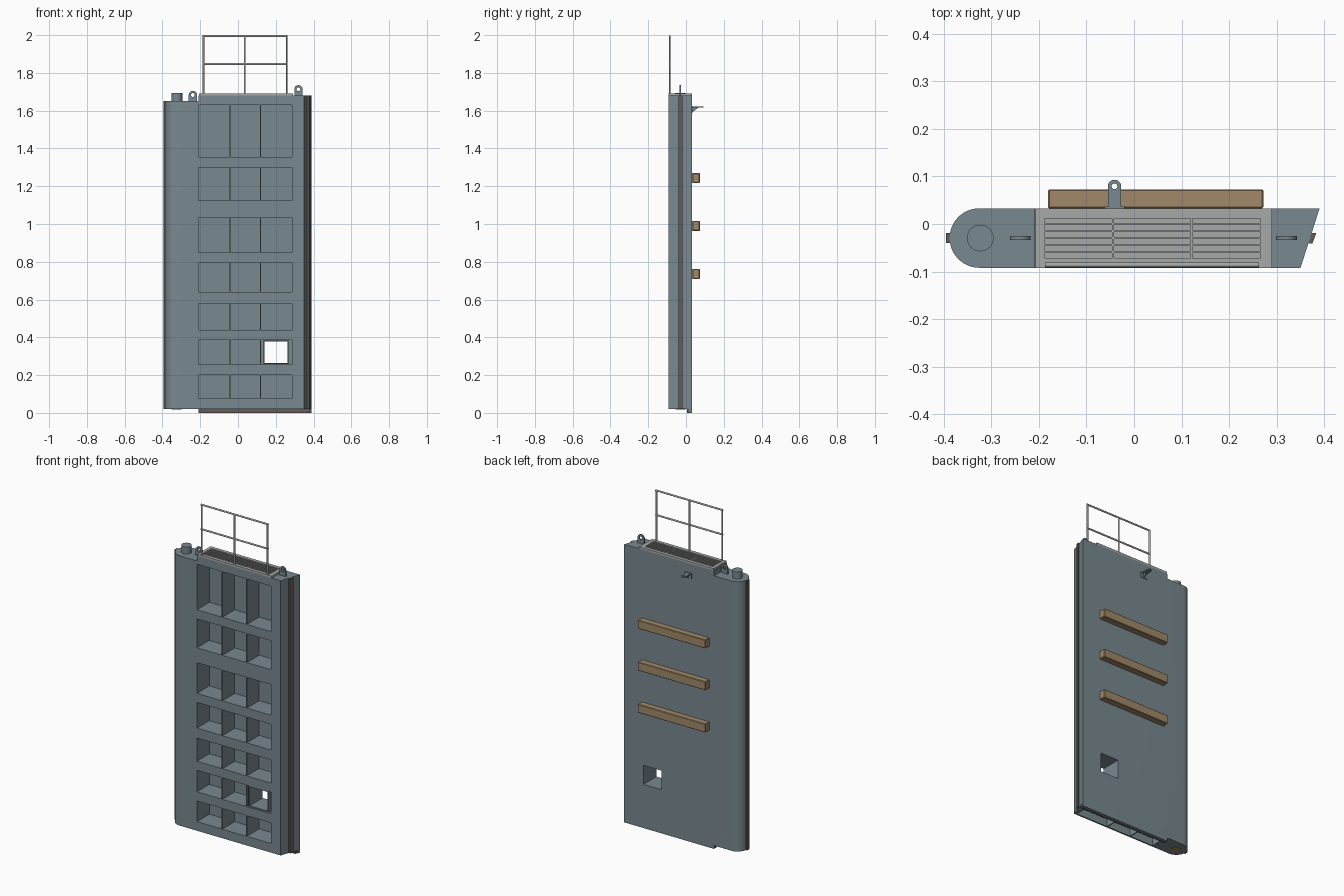
import bpy, bmesh, math
from mathutils import Matrix, Vector

if "Cube" in bpy.data.objects:
    bpy.data.objects.remove(bpy.data.objects["Cube"])


def material(name, rgb):
    m = bpy.data.materials.new(name)
    m.use_nodes = True
    m.diffuse_color = (*rgb, 1)
    m.node_tree.nodes["Principled BSDF"].inputs["Base Color"].default_value = (*rgb, 1)
    return m


STEEL = material("painted steel", (0.19, 0.25, 0.275))
GALV = material("galvanised metal", (0.39, 0.4, 0.4))
TIMBER = material("timber", (0.35, 0.25, 0.14))
RUBBER = material("seal rubber", (0.13, 0.105, 0.09))
BRONZE = material("bronze", (0.4, 0.24, 0.09))


def finish(name, bm, mat):
    bmesh.ops.recalc_face_normals(bm, faces=bm.faces)
    me = bpy.data.meshes.new(name)
    bm.to_mesh(me)
    bm.free()
    me.materials.append(mat)
    ob = bpy.data.objects.new(name, me)
    bpy.context.collection.objects.link(ob)
    return ob


def boxes(name, ranges, mat):
    """One object from (x0, x1, y0, y1, z0, z1) ranges."""
    bm = bmesh.new()
    for x0, x1, y0, y1, z0, z1 in ranges:
        mid = Vector((x0 + x1, y0 + y1, z0 + z1)) / 2
        size = Matrix.Diagonal((x1 - x0, y1 - y0, z1 - z0, 1))
        bmesh.ops.create_cube(bm, size=1, matrix=Matrix.Translation(mid) @ size)
    return finish(name, bm, mat)


def prism(name, pts, depth, mat, place=Matrix()):
    """Extrude a flat outline along its local z."""
    bm = bmesh.new()
    face = bm.faces.new([bm.verts.new((x, y, 0)) for x, y in pts])
    ext = bmesh.ops.extrude_face_region(bm, geom=[face])
    top = [v for v in ext["geom"] if isinstance(v, bmesh.types.BMVert)]
    bmesh.ops.translate(bm, verts=top, vec=(0, 0, depth))
    bm.transform(place)
    return finish(name, bm, mat)


def rod(name, a, b, r, mat, sides=12):
    a, b = Vector(a), Vector(b)
    bm = bmesh.new()
    turn = (b - a).to_track_quat("Z", "Y").to_matrix().to_4x4()
    bmesh.ops.create_cone(bm, cap_ends=True, segments=sides, radius1=r, radius2=r,
                          depth=(b - a).length, matrix=Matrix.Translation((a + b) / 2) @ turn)
    return finish(name, bm, mat)


def activate(ob):
    bpy.ops.object.select_all(action="DESELECT")
    ob.select_set(True)
    bpy.context.view_layer.objects.active = ob


def cut(ob, cutter):
    mod = ob.modifiers.new("cut", "BOOLEAN")
    mod.operation, mod.solver, mod.object = "DIFFERENCE", "EXACT", cutter
    activate(ob)
    bpy.ops.object.modifier_apply(modifier=mod.name)
    bpy.data.objects.remove(cutter)


def smooth(ob):
    activate(ob)
    bpy.ops.object.shade_smooth_by_angle(angle=math.radians(30))


def arc(cx, cy, r, start, end, n):
    return [(cx + r * math.cos(math.radians(start + (end - start) * i / n)),
             cy + r * math.sin(math.radians(start + (end - start) * i / n))) for i in range(n + 1)]


FRONT, BACK, MID = -0.092, 0.033, -0.0295
BASE, TOP, HEEL_TOP = 0.02, 1.68, 1.65
HEEL_X, HEEL_R = -0.325, 0.0625
STEP = -0.21

# Gate leaf with rounded heel and mitred edge
outline = arc(HEEL_X, MID, HEEL_R, 90, 270, 24) + [(0.35, FRONT), (0.39, BACK)]
leaf = prism("gate_leaf", outline, TOP - BASE, STEEL, Matrix.Translation((0, 0, BASE)))
cut(leaf, boxes("heel_cutter", [(-0.6, STEP, -0.3, 0.3, HEEL_TOP, 2)], STEEL))

# Open cells between the ribs, on the front and underneath
rows = [(0.075, 0.2), (0.255, 0.385), (0.44, 0.58), (0.64, 0.795),
        (0.85, 1.035), (1.125, 1.3), (1.355, 1.63)]
columns = [(-0.21, -0.046), (-0.04, 0.117), (0.123, 0.285)]
cut(leaf, boxes("cell_cutter", [(*c, -0.2, 0.026, *r) for r in rows for c in columns], STEEL))
under = [(STEP + 0.01, -0.046), (-0.04, 0.117), (0.123, 0.335)]
cut(leaf, boxes("underside_cutter", [(*c, -0.083, 0.004, -0.1, 0.066) for c in under], STEEL))

# Sluice opening with its duct
opening = (0.141, 0.261, -0.3, 0.3, 0.264, 0.379)
duct = boxes("sluice_duct", [(0.134, 0.268, -0.09, 0.03, 0.258, 0.384)], STEEL)
for part in (leaf, duct):
    cut(part, boxes("sluice_cutter", [opening], STEEL))

# Recess below the walkway
cut(leaf, boxes("recess_cutter", [(-0.188, 0.266, -0.072, 0.012, 1.655, 2)], STEEL))
smooth(leaf)

# Walkway grating
deck = boxes("walkway_deck", [(STEP + 0.003, 0.29, FRONT, BACK, TOP, 1.692)], GALV)
bays = [(-0.188, -0.046), (-0.042, 0.119), (0.123, 0.266)]
slots = [(*b, y - 0.005, y + 0.005, 1.6, 1.8) for b in bays
         for y in [-0.066 + 0.0146 * i for i in range(6)]]
cut(deck, boxes("slot_cutter", slots, GALV))
boxes("grating_bars", [(-0.188, 0.266, y - 0.002, y + 0.002, 1.66, 1.685)
                       for y in [-0.0587 + 0.0146 * i for i in range(5)]], GALV)
boxes("grating_floor", [(-0.188, 0.266, -0.072, 0.012, 1.654, 1.66)], GALV)

# Handrail
RAIL_Y = -0.086
for i, x in enumerate((-0.182, 0.036, 0.258)):
    rod(f"rail_post_{i + 1}", (x, RAIL_Y, 1.69), (x, RAIL_Y, 1.995), 0.005, GALV)
for name, z in (("middle_rail", 1.847), ("top_rail", 1.995)):
    rod(name, (-0.187, RAIL_Y, z), (0.263, RAIL_Y, z), 0.005, GALV)


def eye_plate(name, width, height, thick, hole, place):
    """Round-ended plate with a hole near its tip."""
    r = width / 2
    pts = [(-r, 0), (r, 0)] + arc(0, height - r, r, 0, 180, 16)
    ob = prism(name, pts, thick, STEEL, place)
    a, b = place @ Vector((0, height - r, -0.05)), place @ Vector((0, height - r, 0.05))
    cut(ob, rod("hole_cutter", a, b, hole, STEEL, 20))
    smooth(ob)


# Lifting lugs
upright = Matrix.Rotation(math.pi / 2, 4, "X")
for name, x, z in (("right_lifting_lug", -0.239, HEEL_TOP), ("left_lifting_lug", 0.32, TOP)):
    eye_plate(name, 0.044, 0.055, 0.008, 0.01, Matrix.Translation((x, MID + 0.004, z)) @ upright)

# Towing eye on the back
eye_plate("towing_eye", 0.028, 0.06, 0.007, 0.006, Matrix.Translation((-0.041, BACK, 1.616)))
boxes("towing_eye_base", [(-0.062, -0.02, BACK, 0.037, 1.59, 1.625)], STEEL)
gusset = Matrix.Translation((-0.044, 0, 0)) @ Matrix(((0, 0, 1, 0), (1, 0, 0, 0),
                                                      (0, 1, 0, 0), (0, 0, 0, 1)))
prism("towing_eye_gusset", [(0.037, 1.594), (0.065, 1.616), (0.037, 1.616)], 0.006, STEEL, gusset)

# Hinge pin and pivot socket in the heel
smooth(rod("hinge_pin", (HEEL_X + 0.002, MID, HEEL_TOP), (HEEL_X + 0.002, MID, 1.693),
           0.028, STEEL, 32))
rod("pivot_socket", (HEEL_X, MID, BASE - 0.003), (HEEL_X, MID, BASE + 0.02), 0.026, BRONZE, 32)

# Fender timbers
for i, z in enumerate((0.735, 0.99, 1.243)):
    fender = boxes(f"fender_timber_{i + 1}", [(-0.181, 0.272, BACK, 0.073, z - 0.026, z + 0.026)], TIMBER)
    mod = fender.modifiers.new("edges", "BEVEL")
    mod.width, mod.segments = 0.003, 1

# Edge seals
boxes("heel_seal", [(-0.395, -0.385, -0.04, -0.019, BASE, HEEL_TOP)], RUBBER)
mitre = [(0.364, -0.04), (0.375, -0.041), (0.383, -0.019), (0.371, -0.019)]
prism("mitre_seal", mitre, TOP - BASE, RUBBER, Matrix.Translation((0, 0, BASE)))

# Sill lip and seal along the bottom
lip = [(STEP, 0.019), (0.3855, 0.019), (0.39, BACK), (STEP, BACK)]
prism("sill_lip", lip, BASE + 0.002, STEEL)
boxes("sill_seal", [(STEP, 0.38, 0.006, 0.019, 0, BASE + 0.002)], RUBBER)
